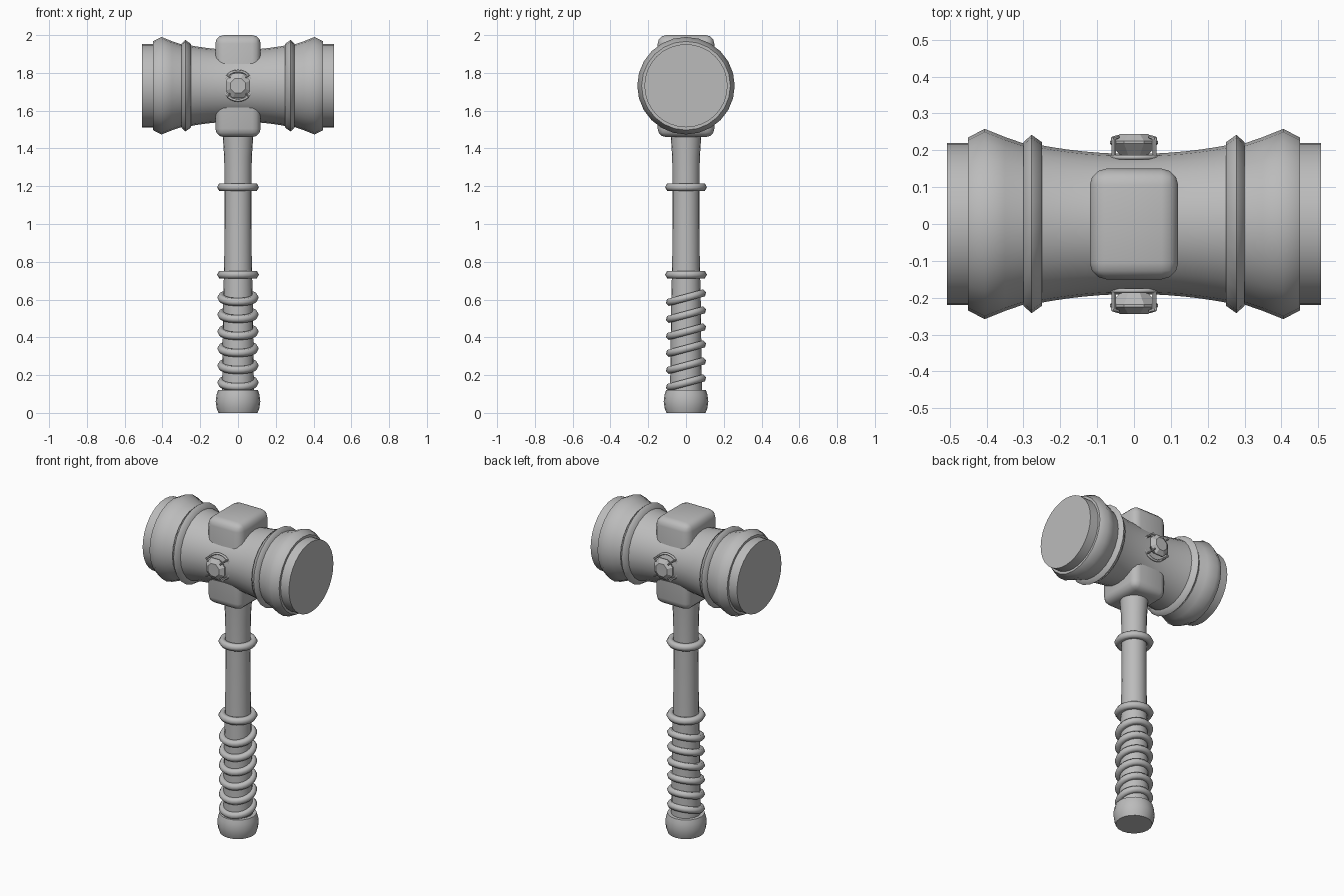
import bpy, bmesh, math
from mathutils import Matrix

cube = bpy.data.objects.get("Cube")
if cube:
    bpy.data.objects.remove(cube, do_unlink=True)

grey = bpy.data.materials.new("plain_grey")
grey.use_nodes = True
grey.diffuse_color = (0.5, 0.5, 0.5, 1)
grey.node_tree.nodes["Principled BSDF"].inputs["Base Color"].default_value = (0.5, 0.5, 0.5, 1)

HEAD_Z = 1.732
ALONG_X = Matrix.Translation((0, 0, HEAD_Z)) @ Matrix.Rotation(math.pi / 2, 4, 'Y')


def finish(name, bm, matrix=Matrix(), angle=35):
    """Turn a bmesh into an object, smooth below the given angle."""
    bmesh.ops.transform(bm, matrix=matrix, verts=bm.verts)
    bmesh.ops.recalc_face_normals(bm, faces=bm.faces)
    mesh = bpy.data.meshes.new(name)
    bm.to_mesh(mesh)
    bm.free()
    mesh.materials.append(grey)
    ob = bpy.data.objects.new(name, mesh)
    bpy.context.collection.objects.link(ob)
    if angle:
        bpy.ops.object.select_all(action='DESELECT')
        ob.select_set(True)
        bpy.context.view_layer.objects.active = ob
        bpy.ops.object.shade_smooth_by_angle(angle=math.radians(angle))
    return ob


def lathe(name, profile, sides, matrix=Matrix(), angle=35, closed=False):
    """Revolve (radius, height) points about z; cap the ends or close the loop."""
    bm = bmesh.new()
    rings = []
    for r, z in profile:
        turn = [2 * math.pi * i / sides for i in range(sides)]
        rings.append([bm.verts.new((r * math.cos(a), r * math.sin(a), z)) for a in turn])
    pairs = list(zip(rings, rings[1:]))
    if closed:
        pairs.append((rings[-1], rings[0]))
    else:
        bm.faces.new(rings[0])
        bm.faces.new(rings[-1])
    for low, high in pairs:
        for i in range(sides):
            j = (i + 1) % sides
            bm.faces.new((low[i], low[j], high[j], high[i]))
    return finish(name, bm, matrix, angle)


def ring(name, radius, tube, matrix, sides=24, around=6):
    section = [(radius + tube * math.cos(2 * math.pi * k / around),
                tube * math.sin(2 * math.pi * k / around)) for k in range(around)]
    return lathe(name, section, sides, matrix, 65, closed=True)


# Waisted hammer head
body = []
for i in range(-6, 7):
    x = 0.045 * i
    body.append((0.19 + 0.37 * x * x, x))
lathe("head_body", body, 24, ALONG_X)

# Bands, beads and striking plates on both ends
for side, s in (("left", 1), ("right", -1)):
    lathe(side + "_bead", [(0.19, s * 0.25), (0.222, s * 0.25), (0.242, s * 0.278),
                           (0.222, s * 0.30), (0.19, s * 0.30)], 24, ALONG_X, 60)
    lathe(side + "_band", [(0.19, s * 0.29), (0.217, s * 0.295), (0.236, s * 0.35),
                           (0.258, s * 0.405), (0.235, s * 0.45), (0.2, s * 0.45)], 24, ALONG_X, 60)
    lathe(side + "_striking_plate", [(0.22, s * 0.44), (0.22, s * 0.508)], 32, ALONG_X)

# Rounded block running down through the head
bm = bmesh.new()
bmesh.ops.create_cube(bm, size=1, matrix=Matrix.Diagonal((0.24, 0.30, 0.54, 1)))
bmesh.ops.bevel(bm, geom=bm.edges[:], offset=0.045, segments=3, profile=0.5, affect='EDGES')
finish("socket_block", bm, Matrix.Translation((0, 0, 1.73)), 50)

# Handle and pommel
lathe("handle", [(0.085, 0.08), (0.082, 0.3), (0.078, 0.6), (0.073, 0.8),
                 (0.071, 1.1), (0.073, 1.35), (0.083, 1.5)], 20)
lathe("pommel", [(0.104, 0), (0.113, 0.025), (0.118, 0.06), (0.114, 0.095),
                 (0.106, 0.12)], 20, angle=45)

# Level collars and tilted grip rings
for name, z in (("upper_collar", 1.195), ("lower_collar", 0.732)):
    ring(name, 0.088, 0.023, Matrix.Translation((0, 0, z)))
tilt = Matrix.Rotation(math.radians(15), 4, 'X')
for i in range(6):
    ring("grip_ring", 0.088, 0.022, Matrix.Translation((0, 0, 0.16 + 0.09 * i)) @ tilt)

# Faceted gem with ring and four prongs, front and back
for side, s in (("front", 1), ("back", -1)):
    outward = Matrix.Translation((0, 0, HEAD_Z)) @ Matrix.Rotation(s * math.pi / 2, 4, 'X')
    lathe(side + "_gem", [(0.03, 0.175), (0.07, 0.218), (0.07, 0.225), (0.042, 0.244)], 8,
          outward @ Matrix.Rotation(math.pi / 8, 4, 'Z'), angle=0)
    ring(side + "_gem_setting", 0.078, 0.007, outward @ Matrix.Translation((0, 0, 0.181)))
    for k in range(4):
        spin = Matrix.Rotation(math.pi / 4 + k * math.pi / 2, 4, 'Z')
        upright = Matrix.Translation((0.078, 0, 0)) @ Matrix.Diagonal((0.012, 0.012, 1, 1))
        lathe(side + "_prong", [(0.5, 0.172), (0.5, 0.236)], 6, outward @ spin @ upright)
        tip = Matrix.Translation((0.083, 0, 0.231)) @ Matrix.Rotation(math.radians(-75), 4, 'Y')
        lathe(side + "_prong_tip", [(0.006, 0), (0.005, 0.024)], 6, outward @ spin @ tip)
